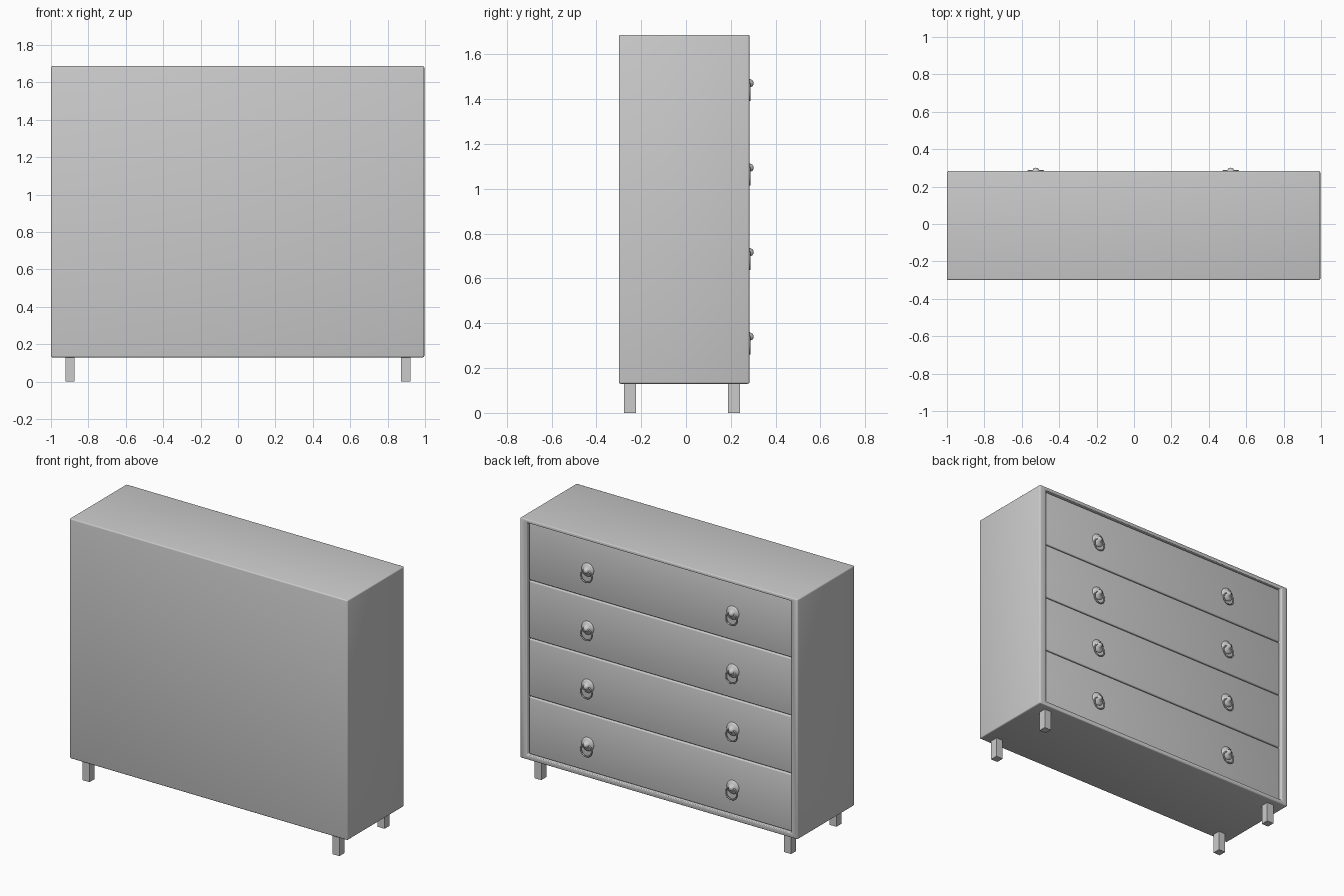
import bpy, bmesh, math
from mathutils import Matrix, Vector

if "Cube" in bpy.data.objects:
    bpy.data.objects.remove(bpy.data.objects["Cube"])

CX = -0.004                      # drawer bank centre
OPEN_X, OPEN_Z0, OPEN_Z1 = 0.948, 0.16, 1.665
FACE_Y = 0.268                   # drawer fronts sit just inside the frame
PITCH = (OPEN_Z1 - OPEN_Z0) / 4


def finish(name, bm, bevel=0.0, smooth=True):
    bmesh.ops.recalc_face_normals(bm, faces=bm.faces)
    me = bpy.data.meshes.new(name)
    bm.to_mesh(me)
    bm.free()
    ob = bpy.data.objects.new(name, me)
    bpy.context.collection.objects.link(ob)
    for p in me.polygons:
        p.use_smooth = smooth
    if bevel:
        m = ob.modifiers.new("bevel", 'BEVEL')
        m.width = bevel
        m.segments = 3
        m.limit_method = 'ANGLE'
    return ob


def box_bm(lo, hi):
    bm = bmesh.new()
    lo, hi = Vector(lo), Vector(hi)
    size = hi - lo
    bmesh.ops.create_cube(bm, size=1, matrix=Matrix.Translation((lo + hi) / 2)
                          @ Matrix.Diagonal((*size, 1)))
    return bm


# carcass: a box whose drawer side is inset and pushed inwards
bm = box_bm((-1, -0.30, 0.13), (0.996, 0.283, 1.687))
face = max(bm.faces, key=lambda f: f.calc_center_median().y)
mid = face.calc_center_median()
bmesh.ops.inset_region(bm, faces=[face], thickness=0.03)
for v in face.verts:
    v.co.x = CX + math.copysign(OPEN_X, v.co.x - mid.x)
    v.co.z = OPEN_Z1 if v.co.z > mid.z else OPEN_Z0
res = bmesh.ops.extrude_face_region(bm, geom=[face])
for v in [g for g in res['geom'] if isinstance(g, bmesh.types.BMVert)]:
    v.co.y = -0.26
if face.is_valid:
    bmesh.ops.delete(bm, geom=[face], context='FACES_ONLY')
finish("carcass", bm, 0.008)


# knob profile (radius, height), lathed around the y axis
def knob(name, x, z):
    bm = bmesh.new()
    prof = [(0, 0.033), (0.008, 0.032), (0.014, 0.028), (0.017, 0.020),
            (0.022, 0.014), (0.034, 0.010), (0.042, 0.005), (0.044, -0.002)]
    vs = [bm.verts.new((r, h, 0)) for r, h in prof]
    es = [bm.edges.new(p) for p in zip(vs, vs[1:])]
    bmesh.ops.spin(bm, geom=vs + es, cent=(0, 0, 0), axis=(0, 1, 0),
                   angle=math.tau, steps=24)
    bmesh.ops.remove_doubles(bm, verts=bm.verts, dist=1e-5)
    bmesh.ops.translate(bm, verts=bm.verts, vec=(x, FACE_Y, z))
    finish(name, bm)


# hanging ring: small circle spun around the y axis
def ring(name, x, z, major=0.039, minor=0.0045):
    bm = bmesh.new()
    vs = [bm.verts.new((major + minor * math.cos(a), minor * math.sin(a), 0))
          for a in (math.tau * i / 8 for i in range(8))]
    es = [bm.edges.new((vs[i], vs[(i + 1) % 8])) for i in range(8)]
    bmesh.ops.spin(bm, geom=vs + es, cent=(0, 0, 0), axis=(0, 1, 0),
                   angle=math.tau, steps=32)
    bmesh.ops.remove_doubles(bm, verts=bm.verts, dist=1e-5)
    bmesh.ops.translate(bm, verts=bm.verts, vec=(x, FACE_Y + 0.016, z))
    finish(name, bm)


# drawers with their pulls
for i in range(4):
    z0 = OPEN_Z0 + i * PITCH
    finish(f"drawer_{i + 1}",
           box_bm((CX - OPEN_X + 0.003, -0.24, z0 + 0.003),
                  (CX + OPEN_X - 0.003, FACE_Y, z0 + PITCH - 0.003)), 0.007)
    zk = 0.34 + i * 0.377
    for side, s in (("left", -1), ("right", 1)):
        knob(f"knob_{side}_{i + 1}", CX + s * 0.521, zk)
        ring(f"ring_{side}_{i + 1}", CX + s * 0.521, zk - 0.036)

# four square legs
for side, x in (("left", -0.898), ("right", 0.896)):
    for end, y in (("front", -0.25), ("back", 0.214)):
        finish(f"{end}_{side}_leg",
               box_bm((x - 0.025, y - 0.026, 0), (x + 0.025, y + 0.026, 0.14)),
               smooth=False)
